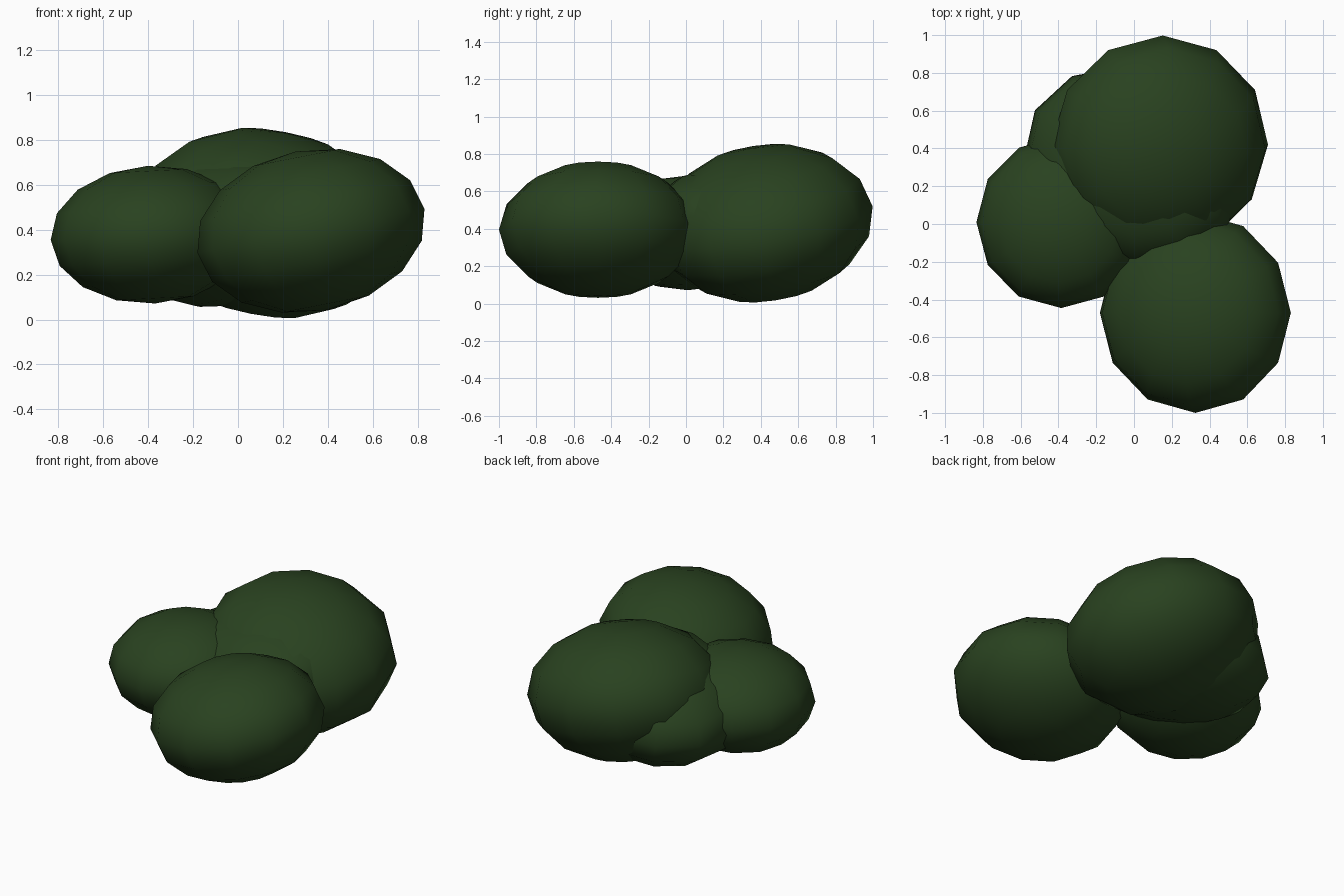
import bpy
from math import radians

cube = bpy.data.objects.get("Cube")
if cube:
    bpy.data.objects.remove(cube, do_unlink=True)

# Single leaf colour
leaf = bpy.data.materials.new("dark leaf green")
leaf.use_nodes = True
colour = (0.022, 0.054, 0.014, 1)
leaf.diffuse_color = colour
bsdf = leaf.node_tree.nodes["Principled BSDF"]
bsdf.inputs["Base Color"].default_value = colour
bsdf.inputs["Roughness"].default_value = 0.9


def lobe(name, centre, radii, tilt):
    """A smooth, squashed low-poly ball of foliage."""
    bpy.ops.mesh.primitive_uv_sphere_add(segments=12, ring_count=8, radius=1)
    obj = bpy.context.object
    obj.name = name
    obj.location = centre
    obj.scale = radii
    obj.rotation_euler = [radians(a) for a in tilt]
    obj.data.materials.append(leaf)
    bpy.ops.object.shade_smooth()


# Overlapping lobes of the bush
lobe("front_lobe", (0.325, -0.47, 0.395), (0.515, 0.53, 0.36), (0, -11, 0))
lobe("side_lobe", (-0.385, 0.01, 0.378), (0.45, 0.455, 0.307), (0, -3, 0))
lobe("back_lobe", (0.135, 0.42, 0.43), (0.585, 0.585, 0.413), (9, 11, 0))
lobe("core_lobe", (-0.01, 0.305, 0.395), (0.60, 0.51, 0.335), (0, -8, -30))
